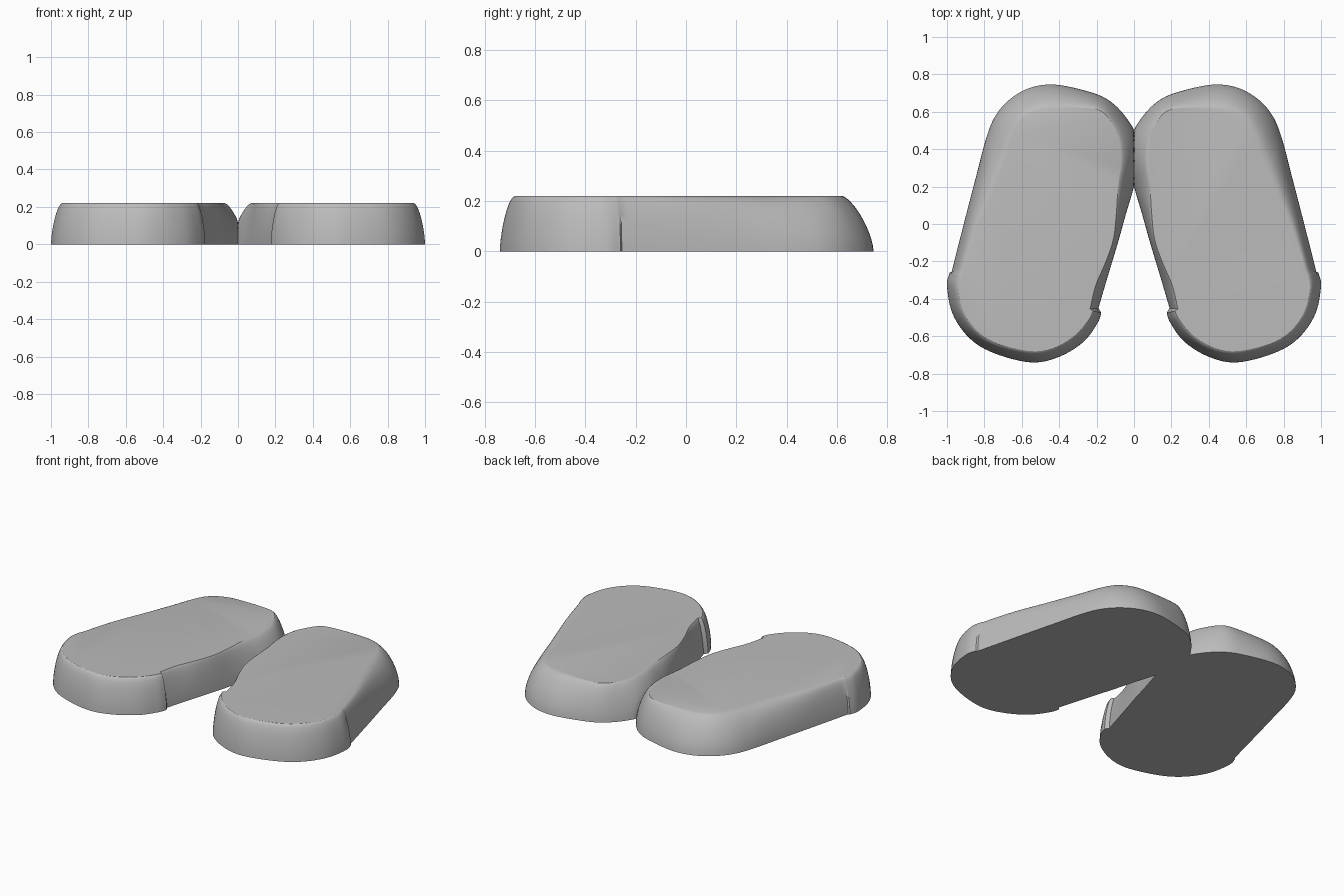
import bpy
import bmesh
import math
from mathutils import Vector

HEIGHT = 0.22
RINGS = 12
STEPS = 6

# Paired outline points: (ground x, ground y, top x, top y)
TOE = [
    (0.985, -0.26, 0.93, -0.275), (1.0, -0.33, 0.94, -0.35),
    (0.97, -0.48, 0.91, -0.47), (0.88, -0.61, 0.84, -0.57),
    (0.75, -0.69, 0.73, -0.64), (0.55, -0.74, 0.55, -0.68),
    (0.40, -0.71, 0.42, -0.66), (0.27, -0.63, 0.31, -0.59),
    (0.195, -0.53, 0.24, -0.51), (0.175, -0.475, 0.22, -0.465),
]
BODY = [
    (0.19, -0.45, 0.235, -0.455), (0.155, -0.33, 0.205, -0.33),
    (0.116, -0.20, 0.15, -0.20), (0.08, -0.08, 0.11, -0.08),
    (0.044, 0.05, 0.095, 0.05), (0.0, 0.20, 0.085, 0.20),
    (-0.03, 0.34, 0.07, 0.33), (-0.02, 0.46, 0.08, 0.45),
    (0.05, 0.58, 0.12, 0.54), (0.14, 0.665, 0.17, 0.60),
    (0.25, 0.71, 0.25, 0.62), (0.42, 0.745, 0.44, 0.62),
    (0.55, 0.73, 0.54, 0.60), (0.66, 0.67, 0.61, 0.55),
    (0.74, 0.58, 0.65, 0.46), (0.79, 0.46, 0.70, 0.30),
    (0.84, 0.27, 0.77, 0.14), (0.90, 0.04, 0.86, -0.07),
    (0.975, -0.255, 0.92, -0.265),
]


def smooth_path(points):
    """Catmull-Rom samples through paired outline points."""
    p = [Vector(q) for q in points]
    p = [p[0]] + p + [p[-1]]
    out = []
    for a, b, c, d in zip(p, p[1:], p[2:], p[3:]):
        for k in range(STEPS):
            t = k / STEPS
            out.append(b + (c - a) * (t / 2)
                       + (a * 2 - b * 5 + c * 4 - d) * (t * t / 2)
                       + (b * 3 - a - c * 3 + d) * (t ** 3 / 2))
    return out + [p[-1]]


def column(pair, power):
    """One rounded wall profile from the ground to the top edge."""
    bx, by, tx, ty = pair
    pts = []
    for k in range(RINGS + 1):
        z = 1 - (1 - k / RINGS) ** 1.6
        out = max(0, 1 - z ** 1.5) ** power
        x = tx + (bx - tx) * out
        pts.append((max(0, x), ty + (by - ty) * out, z * HEIGHT))
    return pts


def build_foot(name, side, material):
    columns = [column(q, 0.6) for q in smooth_path(TOE)]
    for q in smooth_path(BODY):
        # the outer flank rolls more softly into the top
        outer = min(1, max(0, (q[0] - 0.6) * 5))
        columns.append(column(q, 0.7 - 0.2 * outer))

    bm = bmesh.new()
    grid = [[bm.verts.new((side * x, y, z)) for x, y, z in col]
            for col in columns]
    for i, col in enumerate(grid):
        nxt = grid[(i + 1) % len(grid)]
        for k in range(RINGS):
            bm.faces.new((col[k], nxt[k], nxt[k + 1], col[k + 1]))
    bm.faces.new([col[0] for col in grid])
    bm.faces.new([col[-1] for col in grid])
    bmesh.ops.recalc_face_normals(bm, faces=bm.faces)

    mesh = bpy.data.meshes.new(name)
    bm.to_mesh(mesh)
    bm.free()
    mesh.materials.append(material)
    obj = bpy.data.objects.new(name, mesh)
    bpy.context.collection.objects.link(obj)
    bpy.ops.object.select_all(action='DESELECT')
    obj.select_set(True)
    bpy.context.view_layer.objects.active = obj
    bpy.ops.object.shade_smooth_by_angle(angle=math.radians(28))


cube = bpy.data.objects.get("Cube")
if cube:
    bpy.data.objects.remove(cube, do_unlink=True)

grey = bpy.data.materials.new("plain grey")
grey.use_nodes = True
colour = (0.5, 0.5, 0.5, 1)
grey.diffuse_color = colour
grey.node_tree.nodes["Principled BSDF"].inputs["Base Color"].default_value = colour

# Mirrored pair of foot slabs
build_foot("left_foot", 1, grey)
build_foot("right_foot", -1, grey)
